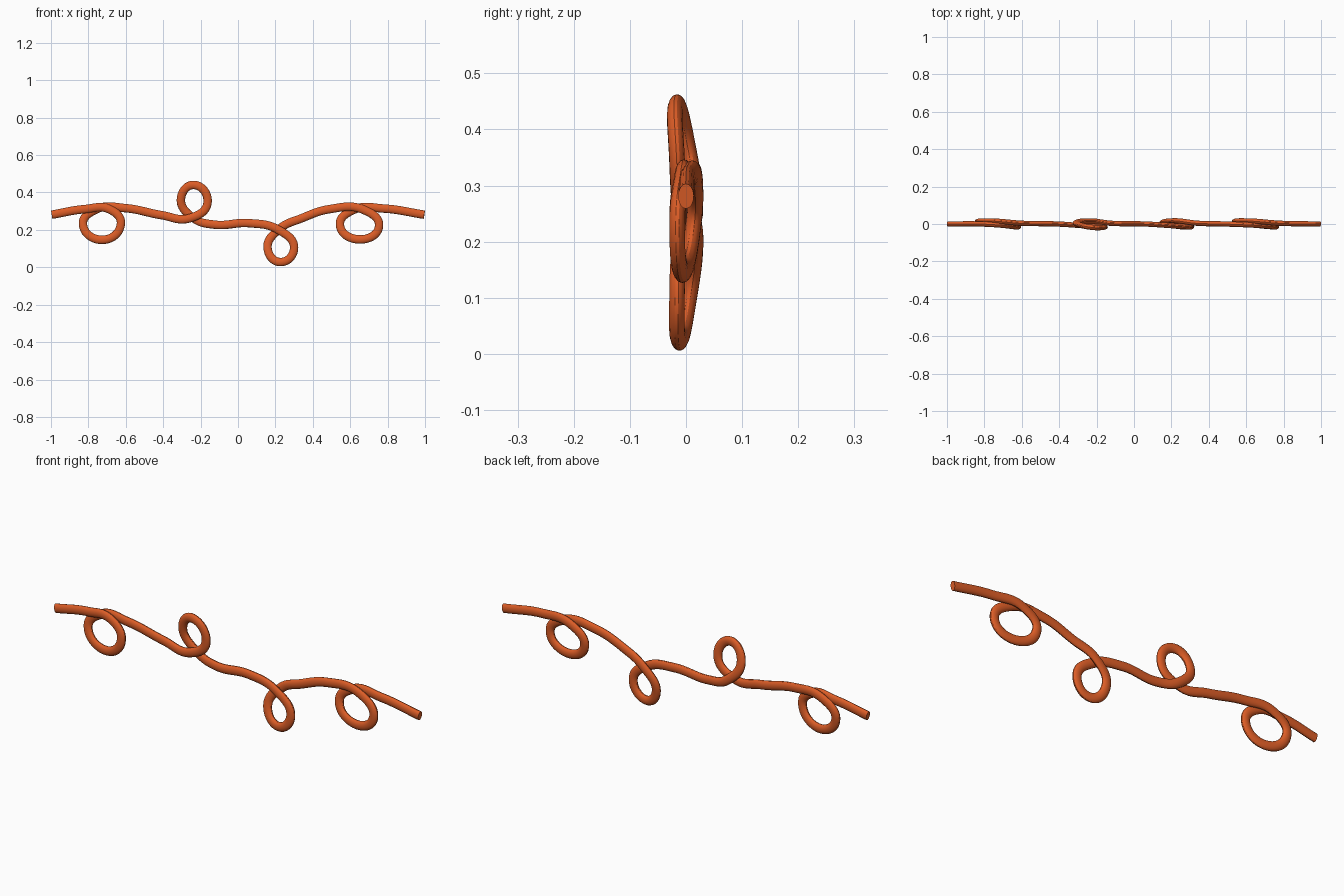
import bpy

R = 0.0225      # tube radius in the front plane
FLAT = 0.62     # depth squash of the round tube

# Centre line (x, y, z): four loops, each passing in front then behind
path = [
    (-0.996, 0, 0.281), (-0.82, 0, 0.311),
    # loop 1, hanging
    (-0.69, -0.008, 0.311), (-0.626, -0.016, 0.235), (-0.72, -0.004, 0.147),
    (-0.829, 0.013, 0.23), (-0.755, 0.016, 0.311), (-0.60, 0.004, 0.316),
    (-0.41, 0, 0.279),
    # loop 2, standing
    (-0.26, -0.010, 0.262), (-0.163, -0.016, 0.345), (-0.232, -0.017, 0.440),
    (-0.305, 0.004, 0.365), (-0.237, 0.017, 0.262), (-0.125, 0.004, 0.228),
    (0.06, 0, 0.236),
    # loop 3, hanging
    (0.215, -0.010, 0.201), (0.300, -0.016, 0.105), (0.230, -0.012, 0.028),
    (0.158, 0.006, 0.103), (0.222, 0.017, 0.205), (0.34, 0.004, 0.262),
    (0.49, 0, 0.311),
    # loop 4, hanging
    (0.67, -0.008, 0.308), (0.754, -0.016, 0.22), (0.65, -0.006, 0.149),
    (0.545, 0.013, 0.228), (0.62, 0.016, 0.308), (0.78, 0.004, 0.314),
    (0.996, 0, 0.281),
]

# Round tube swept along the path
cu = bpy.data.curves.new("looped_rope", 'CURVE')
cu.dimensions = '3D'
cu.bevel_depth = R
cu.bevel_resolution = 6
cu.resolution_u = 14
cu.use_fill_caps = True
sp = cu.splines.new('BEZIER')
sp.bezier_points.add(len(path) - 1)
for p, (x, y, z) in zip(sp.bezier_points, path):
    p.co = (x, y / FLAT, z)
    p.handle_left_type = p.handle_right_type = 'AUTO'

rope = bpy.data.objects.new("looped_rope", cu)
bpy.context.collection.objects.link(rope)
rope.scale.y = FLAT

# Turn into a mesh with smooth sides and crisp end caps
bpy.context.view_layer.objects.active = rope
rope.select_set(True)
bpy.ops.object.convert(target='MESH')
rope = bpy.context.object
bpy.ops.object.transform_apply(location=False, rotation=False, scale=True)
bpy.ops.object.shade_smooth_by_angle()

# Orange colour
mat = bpy.data.materials.new("orange")
mat.diffuse_color = (0.72, 0.11, 0.02, 1)
rope.data.materials.clear()
rope.data.materials.append(mat)
